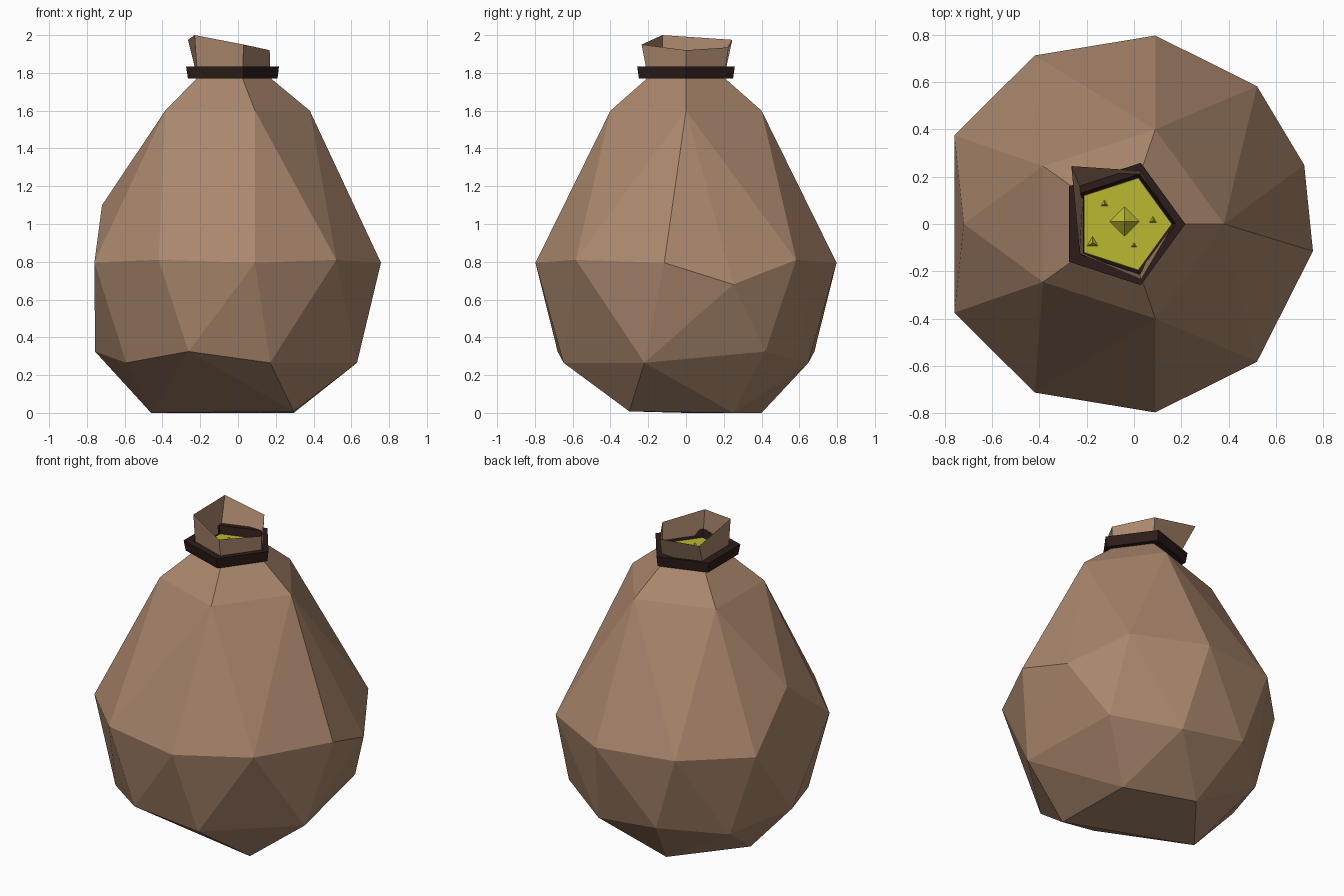
import bpy, bmesh, math

if "Cube" in bpy.data.objects:
    bpy.data.objects.remove(bpy.data.objects["Cube"])


def material(name, rgb):
    m = bpy.data.materials.new(name)
    m.diffuse_color = (*rgb, 1)
    m.use_nodes = True
    m.node_tree.nodes["Principled BSDF"].inputs["Base Color"].default_value = m.diffuse_color
    return m


cloth = material("cloth", (0.40, 0.24, 0.15))
cord_mat = material("dark_cord", (0.026, 0.012, 0.010))
gold = material("gold", (0.50, 0.48, 0.03))


def finish(name, bm, mat):
    bmesh.ops.recalc_face_normals(bm, faces=bm.faces)
    me = bpy.data.meshes.new(name)
    bm.to_mesh(me)
    bm.free()
    me.materials.append(mat)
    ob = bpy.data.objects.new(name, me)
    bpy.context.collection.objects.link(ob)
    return ob


def pentagon(r, z, cx):
    return [(cx + r * math.cos(math.tau * i / 5), r * math.sin(math.tau * i / 5), z) for i in range(5)]


def mirror_y(points):
    return points + [(x, -y, z) for x, y, z in points]


def loft(bm, rings, closed=False):
    vs = [[bm.verts.new(p) for p in ring] for ring in rings]
    pairs = list(zip(vs, vs[1:])) + ([(vs[-1], vs[0])] if closed else [])
    for a, b in pairs:
        for i in range(len(a)):
            j = (i + 1) % len(a)
            bm.faces.new((a[i], a[j], b[j], b[i]))


# Sack body: faceted convex form through a few uneven rings
neck_base = pentagon(0.212, 1.775, -0.043)
shoulder = [(0.38, 0, 1.6)] + mirror_y([(0.09, 0.4, 1.6), (-0.385, 0.245, 1.6)])
belly = mirror_y([(0.52, 0.583, 0.81), (0.09, 0.797, 0.795), (-0.42, 0.713, 0.81), (-0.76, 0.375, 0.797)])
belly += [(0.72, 0.25, 0.68), (0.757, -0.115, 0.795), (-0.72, 0, 1.1)]
lower = mirror_y([(0.17, 0.648, 0.265), (-0.262, 0.68, 0.325), (-0.592, 0.4, 0.265)])
lower += [(0.63, -0.22, 0.265), (0.54, 0.42, 0.325), (-0.757, 0, 0.325)]
base = [(0.295, 0.25, 0), (-0.14, 0.4, 0), (-0.46, 0, 0), (0.295, -0.3, 0.008)]
bm = bmesh.new()
for p in neck_base + shoulder + belly + lower + base:
    bm.verts.new(p)
bmesh.ops.convex_hull(bm, input=bm.verts)
finish("sack_body", bm, cloth)

# Open ruffled neck
rim = [(0.168, 0, 1.92), (0.03, 0.225, 1.935), (-0.265, 0.245, 1.975),
       (-0.23, -0.125, 2.0), (0.03, -0.235, 1.95)]
bm = bmesh.new()
loft(bm, [neck_base, rim])
finish("sack_neck", bm, cloth)

# Cord tied around the neck
bm = bmesh.new()
loft(bm, [pentagon(0.205, 1.77, -0.045), pentagon(0.262, 1.77, -0.053),
          pentagon(0.272, 1.835, -0.055), pentagon(0.222, 1.835, -0.045)], closed=True)
finish("neck_cord", bm, cord_mat)

# Gold filling with small nuggets poking out
bm = bmesh.new()
bm.faces.new([bm.verts.new(p) for p in pentagon(0.205, 1.787, -0.045)])
finish("gold_filling", bm, gold)
nuggets = [(-0.04, 0.01, 0.065, 4), (-0.175, -0.08, 0.03, 3), (-0.125, 0.085, 0.02, 3),
           (0.08, 0.015, 0.02, 3), (0, -0.09, 0.015, 3)]
for i, (x, y, r, sides) in enumerate(nuggets):
    bm = bmesh.new()
    bmesh.ops.create_cone(bm, cap_ends=True, segments=sides, radius1=r, radius2=0, depth=r * 0.8)
    ob = finish(f"gold_nugget_{i + 1}", bm, gold)
    ob.location = (x, y, 1.785 + r * 0.4)
